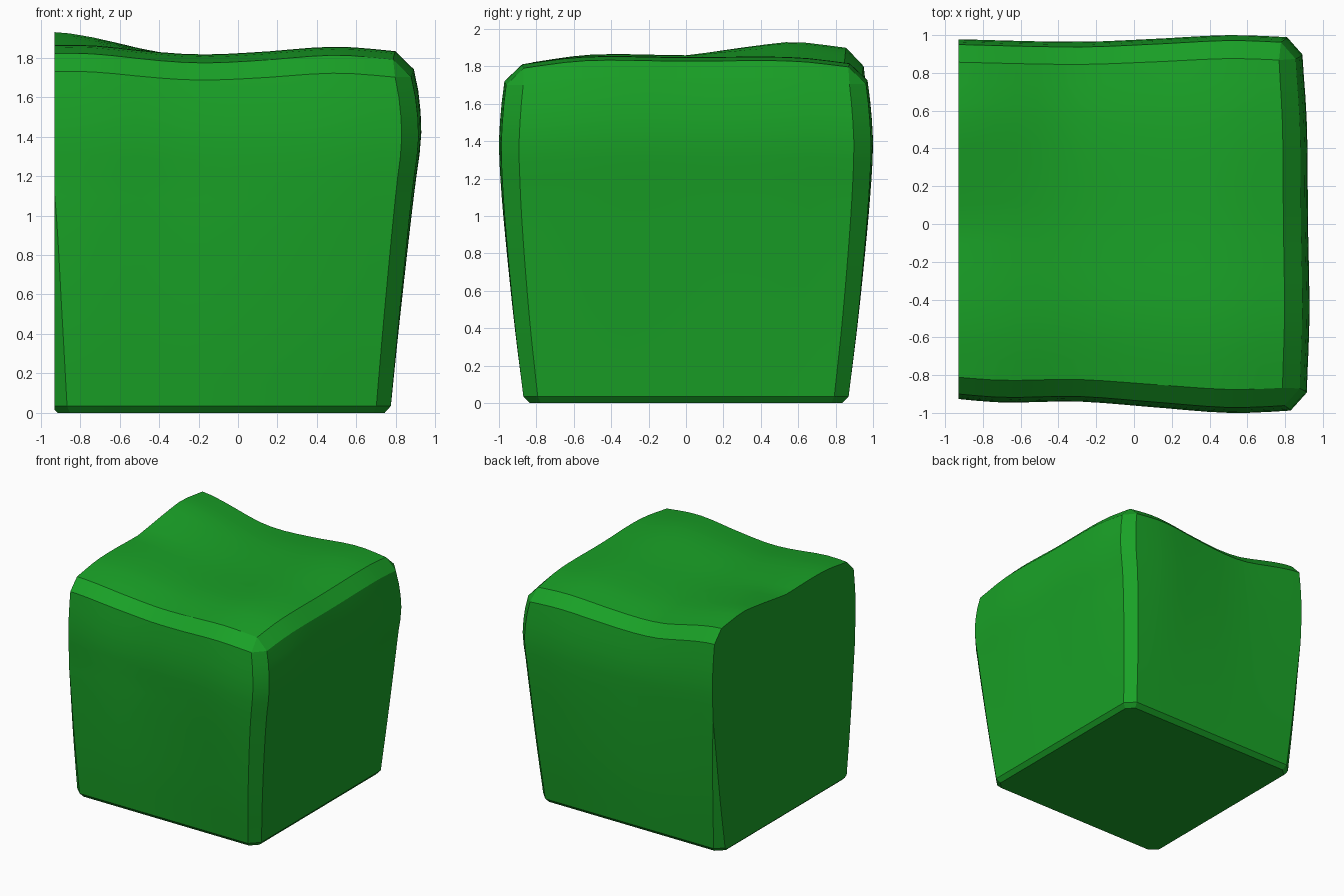
import bpy, bmesh
from math import radians

if "Cube" in bpy.data.objects:
    bpy.data.objects.remove(bpy.data.objects["Cube"])


def table(pts, t):
    """Smoothly interpolate (position, value) pairs at t."""
    n = len(pts)
    if t <= pts[0][0]:
        return pts[0][1]
    if t >= pts[-1][0]:
        return pts[-1][1]
    slope = [0.0] * n
    for i in range(n):
        a, b = pts[max(i - 1, 0)], pts[min(i + 1, n - 1)]
        slope[i] = (b[1] - a[1]) / (b[0] - a[0])
    for i in range(n - 1):
        (x0, y0), (x1, y1) = pts[i], pts[i + 1]
        if t <= x1:
            h = x1 - x0
            s = (t - x0) / h
            return ((2*s**3 - 3*s*s + 1) * y0 + (s**3 - 2*s*s + s) * h * slope[i]
                    + (3*s*s - 2*s**3) * y1 + (s**3 - s*s) * h * slope[i + 1])


def clamp(v):
    return max(0.0, min(1.0, v))


# Box limits before shaping; the left end is sliced off flat afterwards
LEFT, RIGHT, H, CUT = -1.03, 0.93, 1.83, -0.93

# Side profiles up the height, and waviness of each side
Y_OUT = [(0, .865), (.04, .87), (.4, .915), (.8, .957), (1.15, .988), (1.4, 1), (1.6, .988), (1.75, .97), (1.83, .96)]
R_OUT = [(0, .772), (.04, .775), (.4, .812), (.8, .856), (1.15, .897), (1.4, .928), (1.6, .918), (1.75, .89), (1.83, .88)]
L_OUT = [(0, .945), (.5, .975), (1.05, 1.01), (1.5, 1.06), (1.83, 1.06)]
FRONT = [(-1, .92), (-.7, .945), (-.3, .94), (.1, .97), (.5, 1), (.8, .99), (.95, .975)]
BACK = [(-1, .98), (-.3, .965), (.1, .98), (.5, 1), (.8, .99), (.95, .98)]
SIDE = [(-.9, .985), (-.5, 1), (0, .992), (.55, .985), (.9, .96)]
# Top surface: height along x, and crown along y
TOP_X = [(-1, 1.82), (-.75, 1.82), (-.4, 1.785), (-.18, 1.773), (.1, 1.785), (.5, 1.812), (.85, 1.785)]
TOP_Y = [(-.95, -.005), (-.57, .04), (0, .037), (.6, .037), (.95, 0)]


def shape(co):
    x, y, z = co
    w = clamp(z / 1.2)
    nx = x / RIGHT * table(R_OUT, z) if x > 0 else x / -LEFT * table(L_OUT, z)
    if x > 0:
        nx *= 1 + w * (table(SIDE, y) - 1) * x / RIGHT
    wave = table(FRONT if y < 0 else BACK, nx)
    ny = y * table(Y_OUT, z) * (1 + w * (wave - 1))
    lift = table(TOP_X, nx) + table(TOP_Y, y) - H
    lift += 0.078 * clamp((-.35 - nx) / .58) ** 1.2 * clamp(y / .6)
    return nx, ny, z + lift * (z / H) ** 2


# Chamfered box: wide on uprights and top rim, narrow at the base
bm = bmesh.new()
bmesh.ops.create_cube(bm, size=1)
for v in bm.verts:
    v.co = (LEFT if v.co.x < 0 else RIGHT, v.co.y * 2, H if v.co.z > 0 else 0)
wide = [e for e in bm.edges if max(v.co.z for v in e.verts) > 1]
bmesh.ops.bevel(bm, geom=wide, offset=0.088, offset_type='OFFSET', segments=1,
                profile=0.5, affect='EDGES', clamp_overlap=True)
base = [e for e in bm.edges if all(v.co.z < 1e-4 for v in e.verts)]
bmesh.ops.bevel(bm, geom=base, offset=0.035, offset_type='OFFSET', segments=1,
                profile=0.5, affect='EDGES', clamp_overlap=True)

# Slice into a grid, then bend into the wobbly shape
for axis, lo, hi, n in ((0, -.94, .84, 16), (1, -.91, .91, 16), (2, .04, 1.74, 16)):
    for i in range(1, n):
        co, no = [0, 0, 0], [0, 0, 0]
        co[axis], no[axis] = lo + (hi - lo) * i / n, 1
        bmesh.ops.bisect_plane(bm, geom=bm.verts[:] + bm.edges[:] + bm.faces[:],
                               plane_co=co, plane_no=no)
for v in bm.verts:
    v.co = shape(v.co)

# Flat left face
bmesh.ops.bisect_plane(bm, geom=bm.verts[:] + bm.edges[:] + bm.faces[:],
                       plane_co=(CUT, 0, 0), plane_no=(1, 0, 0), clear_inner=True)
rim = [e for e in bm.edges if e.is_boundary]
bmesh.ops.triangle_fill(bm, edges=rim, use_beauty=True)
bmesh.ops.recalc_face_normals(bm, faces=bm.faces[:])

mesh = bpy.data.meshes.new("wobbly_block")
bm.to_mesh(mesh)
bm.free()
block = bpy.data.objects.new("wobbly_block", mesh)
bpy.context.collection.objects.link(block)

mat = bpy.data.materials.new("green")
mat.diffuse_color = (0.01, 0.36, 0.02, 1)
mat.use_nodes = True
mat.node_tree.nodes["Principled BSDF"].inputs["Base Color"].default_value = mat.diffuse_color
mesh.materials.append(mat)

bpy.context.view_layer.objects.active = block
block.select_set(True)
bpy.ops.object.shade_smooth_by_angle(angle=radians(20))
